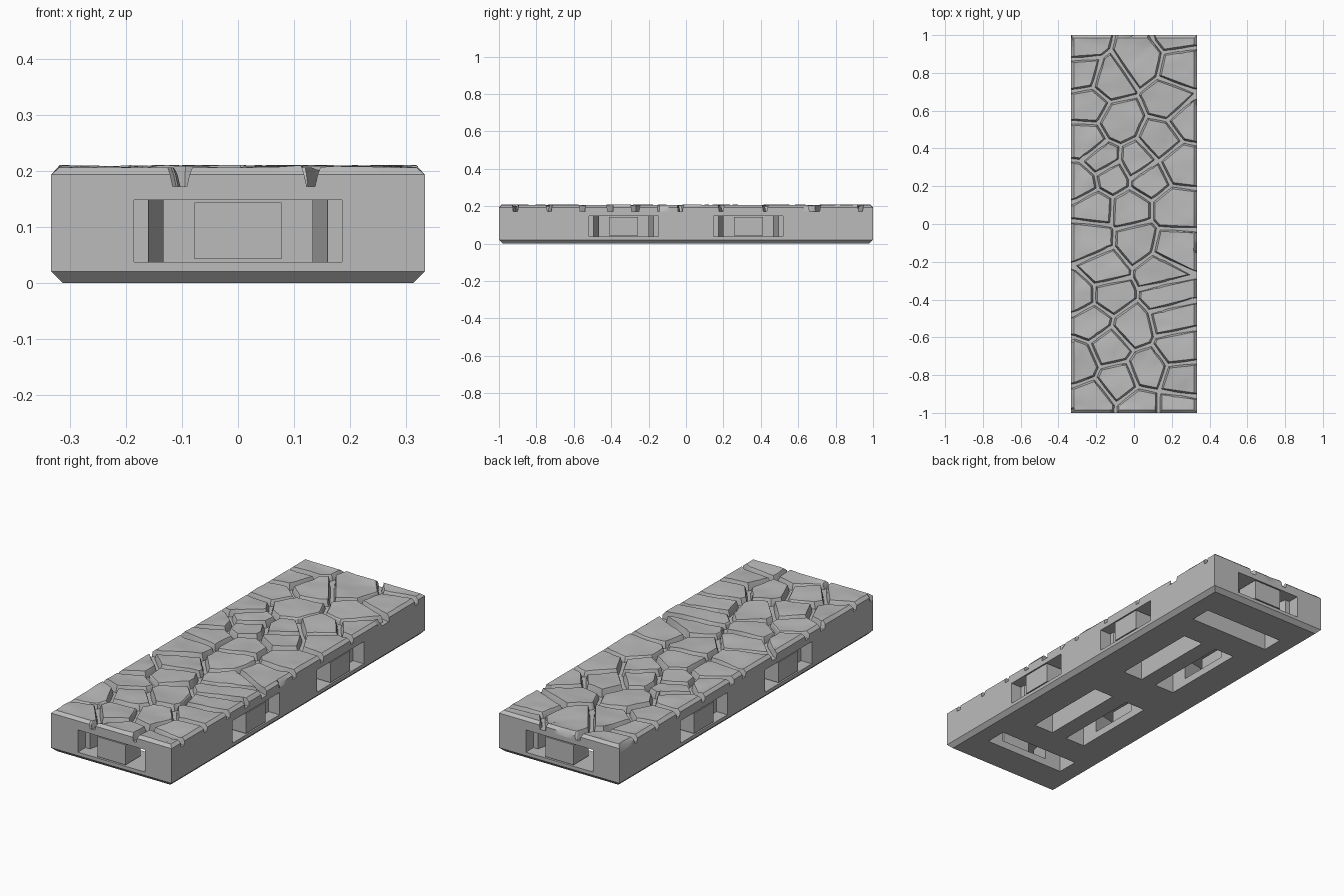
import bpy, bmesh, math, random
from mathutils import Vector, Matrix, noise

if "Cube" in bpy.data.objects:
    bpy.data.objects.remove(bpy.data.objects["Cube"], do_unlink=True)
random.seed(4)

W, L = 0.333, 1.0            # half width, half length
GUTTER, RIM, TOP = 0.172, 0.193, 0.21
EDGE = 0.015                 # chamfer around the paved top

stone = bpy.data.materials.new("grey stone")
stone.use_nodes = True
stone.diffuse_color = (0.5, 0.5, 0.5, 1)
stone.node_tree.nodes["Principled BSDF"].inputs["Base Color"].default_value = (0.5, 0.5, 0.5, 1)


def finish(name, bm):
    """Turn a bmesh into an object with the stone material."""
    mesh = bpy.data.meshes.new(name)
    bm.to_mesh(mesh)
    bm.free()
    mesh.materials.append(stone)
    ob = bpy.data.objects.new(name, mesh)
    bpy.context.collection.objects.link(ob)
    return ob


def add_prism(bm, outline, z0, z1, matrix):
    """Extrude a flat outline from z0 to z1 and place it."""
    face = bm.faces.new([bm.verts.new(matrix @ Vector((x, y, z0))) for x, y in outline])
    up = bmesh.ops.extrude_face_region(bm, geom=[face], use_keep_orig=True)["geom"]
    bmesh.ops.translate(bm, vec=(0, 0, z1 - z0),
                        verts=[g for g in up if isinstance(g, bmesh.types.BMVert)])


def box_outline(half, y0, y1):
    return [(-half, y0), (half, y0), (half, y1), (-half, y1)]


# Clip ports: local +y runs inwards from the wall
ports = []
for end in (0, math.pi):
    turn = Matrix.Rotation(end, 4, "Z")
    ports.append(turn @ Matrix.Translation((0, -L, 0)))
    for along in (-1, 1):
        ports.append(turn @ Matrix.Translation((W, along / 3, 0)) @ Matrix.Rotation(math.pi / 2, 4, "Z"))

half_port = [(0.185, -0.05), (0.185, 0.06), (0.16, 0.06), (0.133, 0.18), (0.225, 0.18), (0.225, 0.29)]
port_outline = half_port + [(-x, y) for x, y in reversed(half_port)]


def at_ports(name, outline, z0, z1):
    bm = bmesh.new()
    for matrix in ports:
        add_prism(bm, outline, z0, z1, matrix)
    bmesh.ops.recalc_face_normals(bm, faces=bm.faces)
    return finish(name, bm)


# Base slab with a chamfered foot
bm = bmesh.new()
rings = []
for inset, z in ((0.02, 0), (0, 0.02), (0, GUTTER)):
    rings.append([bm.verts.new((sx * (W - inset), sy * (L - inset), z))
                  for sx, sy in ((-1, -1), (1, -1), (1, 1), (-1, 1))])
for low, high in zip(rings, rings[1:]):
    for i in range(4):
        j = (i + 1) % 4
        bm.faces.new((low[i], low[j], high[j], high[i]))
bm.faces.new(rings[0][::-1])
bm.faces.new(rings[-1])
base = finish("base_slab", bm)

# Cut the wall ports and the slots underneath
cutters = [at_ports("port_cutter", port_outline, 0.037, 0.148),
           at_ports("slot_cutter", box_outline(0.225, 0.18, 0.29), -0.05, 0.148)]
bpy.context.view_layer.objects.active = base
for cutter in cutters:
    cutter.hide_render = True
    cut = base.modifiers.new(cutter.name, "BOOLEAN")
    cut.operation, cut.solver, cut.object = "DIFFERENCE", "EXACT", cutter
    bpy.ops.object.modifier_apply(modifier=cut.name)
    bpy.data.objects.remove(cutter, do_unlink=True)

# Support blocks standing in the ports
at_ports("port_supports", box_outline(0.078, 0.001, 0.12), 0.043, 0.143)

# Paving stones: one cell round each centre
centres = [Vector((x, y, 0)) for x, y in (
    (-.28, .95), (.03, .87), (.25, .82), (.22, 1.02), (-.27, .8), (-.13, .76),
    (-.24, .63), (.19, .66), (-.08, .54), (-.25, .44), (.14, .44), (.29, .55),
    (-.17, .34), (.02, .33), (.24, .32), (-.28, .22), (-.12, .25), (.08, .24),
    (-.21, .09), (-.02, .08), (.21, .08), (-.23, -.08), (.02, -.09), (.2, -.13),
    (-.16, -.24), (.14, -.25), (-.29, -.38), (-.13, -.38), (.17, -.38),
    (-.22, -.51), (-.01, -.55), (.2, -.5), (-.3, -.73), (-.12, -.65),
    (.23, -.65), (.07, -.77), (-.08, -.83), (.25, -.83), (-.22, -.94), (.03, -.97), (.23, -.97))]


def flare(v, centre, grow, z):
    """Push a lip vertex outwards; lips on the tile edge snap to the walls."""
    out = (v.co - centre)
    out.z = 0
    p = v.co + out.normalized() * grow
    if abs(v.co.x) > W - EDGE - 0.001:
        p.x = math.copysign(W, v.co.x)
    if abs(v.co.y) > L - EDGE - 0.001:
        p.y = math.copysign(L, v.co.y)
    p.x, p.y = max(-W, min(W, p.x)), max(-L, min(L, p.y))
    p.z = z
    v.co = p


def cobble(centre):
    bm = bmesh.new()
    spin = Matrix.Rotation(random.uniform(0, math.pi), 4, "Z")
    bmesh.ops.create_grid(bm, x_segments=28, y_segments=28, size=0.36,
                          matrix=Matrix.Translation(centre) @ spin)
    planes = [((o + centre) / 2 - (o - centre).normalized() * 0.017, o - centre)
              for o in centres if 0 < (o - centre).length < 0.7]
    for s in (-1, 1):
        planes += [(Vector((s * (W - EDGE), 0, 0)), Vector((s, 0, 0))),
                   (Vector((0, s * (L - EDGE), 0)), Vector((0, s, 0)))]
    for co, normal in planes:
        bmesh.ops.bisect_plane(bm, geom=bm.verts[:] + bm.edges[:] + bm.faces[:],
                               plane_co=co, plane_no=normal, clear_outer=True)
    bmesh.ops.remove_doubles(bm, verts=bm.verts, dist=0.004)
    # Worn, tilted top
    tilt = Vector((random.uniform(-1, 1), random.uniform(-1, 1), 0)) * 0.05
    for v in bm.verts:
        p = v.co.copy()
        worn = 0.204 + tilt.dot(p - centre) + 0.007 * noise.noise(p * 7) + 0.003 * noise.noise(p * 19)
        rim = abs(p.x) > W - 0.03 or abs(p.y) > L - 0.03
        v.co.z = max(0.206 if rim else 0.197, min(TOP, worn))
    # Broken lip, then a steep wall down to the gutter
    for grow, z in ((0.005, RIM), (0.005, GUTTER)):
        lip = [e for e in bm.edges if e.is_boundary]
        new = bmesh.ops.extrude_edge_only(bm, edges=lip)["geom"]
        for v in new:
            if isinstance(v, bmesh.types.BMVert):
                flare(v, centre, grow, z)
    bmesh.ops.recalc_face_normals(bm, faces=bm.faces)
    if sum(f.normal.z * f.calc_area() for f in bm.faces) < 0:
        bmesh.ops.reverse_faces(bm, faces=bm.faces)
    return bm


paving = bmesh.new()
for centre in centres:
    bm = cobble(centre)
    piece = bpy.data.meshes.new("piece")
    bm.to_mesh(piece)
    bm.free()
    paving.from_mesh(piece)
    bpy.data.meshes.remove(piece)
stones = finish("paving_stones", paving)
bpy.ops.object.select_all(action="DESELECT")
stones.select_set(True)
bpy.context.view_layer.objects.active = stones
bpy.ops.object.shade_smooth_by_angle(angle=math.radians(25))
